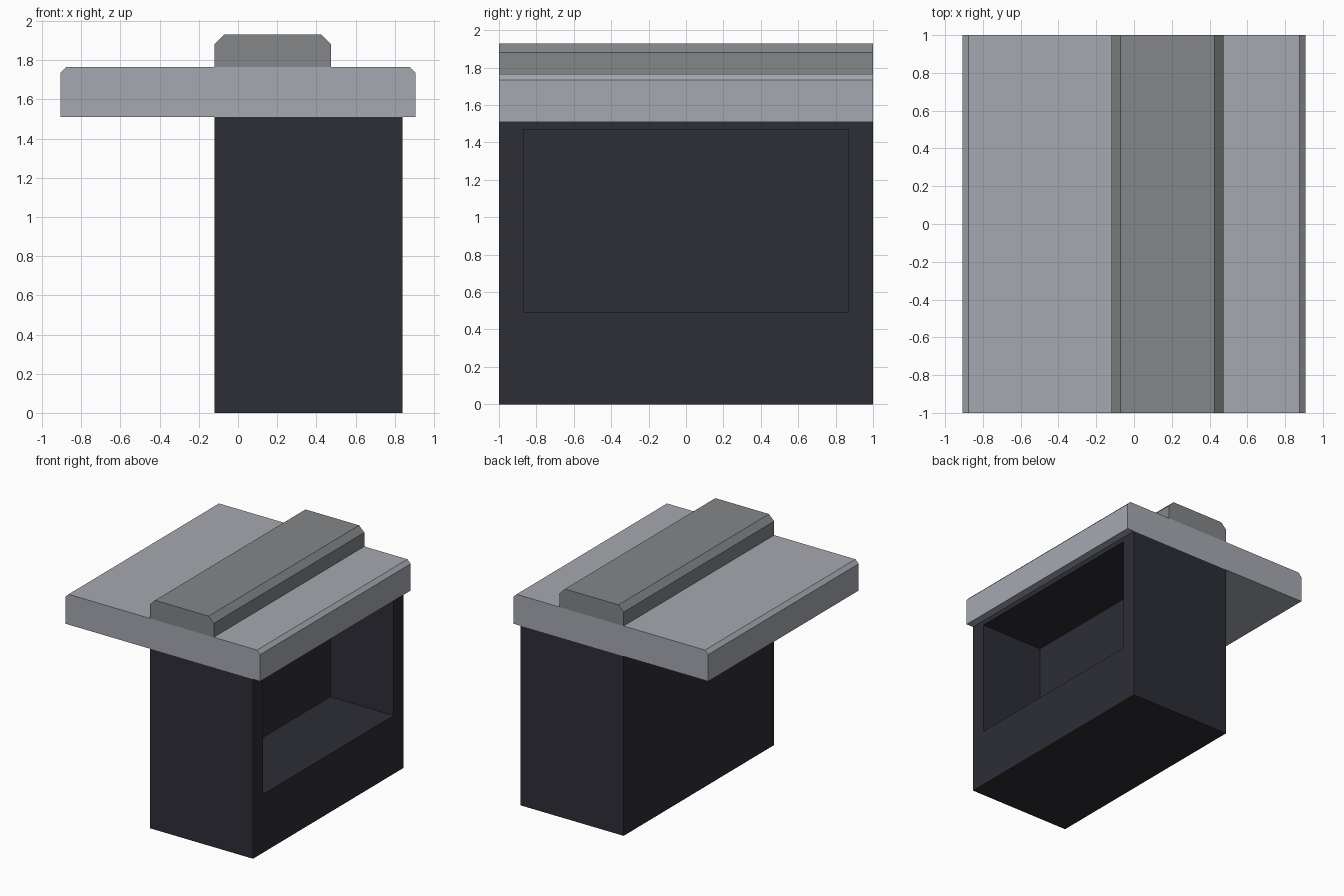
import bpy, bmesh
from mathutils import Vector

if "Cube" in bpy.data.objects:
    bpy.data.objects.remove(bpy.data.objects["Cube"])


def material(name, rgb):
    m = bpy.data.materials.new(name)
    m.diffuse_color = (*rgb, 1.0)
    m.use_nodes = True
    m.node_tree.nodes["Principled BSDF"].inputs["Base Color"].default_value = m.diffuse_color
    return m


def add_object(name, bm, mat):
    bmesh.ops.recalc_face_normals(bm, faces=bm.faces)
    mesh = bpy.data.meshes.new(name)
    bm.to_mesh(mesh)
    bm.free()
    mesh.materials.append(mat)
    obj = bpy.data.objects.new(name, mesh)
    bpy.context.collection.objects.link(obj)
    return obj


def chamfered_bar(name, x0, x1, z0, z1, c, mat):
    """Bar along y whose two upper long edges are chamfered by c."""
    profile = [(x0, z0), (x1, z0), (x1, z1 - c), (x1 - c, z1), (x0 + c, z1), (x0, z1 - c)]
    bm = bmesh.new()
    front = [bm.verts.new((x, -1, z)) for x, z in profile]
    back = [bm.verts.new((x, 1, z)) for x, z in profile]
    bm.faces.new(front)
    bm.faces.new(back[::-1])
    n = len(profile)
    for i in range(n):
        j = (i + 1) % n
        bm.faces.new((front[i], back[i], back[j], front[j]))
    return add_object(name, bm, mat)


light_grey = material("light_grey", (0.381, 0.397, 0.440))
mid_grey = material("mid_grey", (0.227, 0.238, 0.250))
charcoal = material("charcoal", (0.026, 0.026, 0.037))

# Base cabinet: a box with a recess sunk into its right side
X0, X1, TOP = -0.12, 0.84, 1.51
bm = bmesh.new()
bmesh.ops.create_cube(bm, size=1)
for v in bm.verts:
    v.co = Vector((X0 if v.co.x < 0 else X1, 2 * v.co.y, TOP * (v.co.z + 0.5)))
bm.normal_update()
side = max(bm.faces, key=lambda f: f.normal.x)
for depth_x in (X1, 0.25):  # rim of the opening, then its back wall
    bmesh.ops.inset_individual(bm, faces=[side], thickness=0.01)
    mid = side.calc_center_median()
    for v in side.verts:
        v.co = Vector((depth_x, 0.87 if v.co.y > mid.y else -0.87,
                       1.47 if v.co.z > mid.z else 0.49))
add_object("base_cabinet", bm, charcoal)

# Overhanging top slab and the raised ridge on it
chamfered_bar("top_slab", -0.907, 0.907, TOP, 1.765, 0.03, light_grey)
chamfered_bar("top_ridge", -0.12, 0.475, 1.765, 1.93, 0.048, mid_grey)
